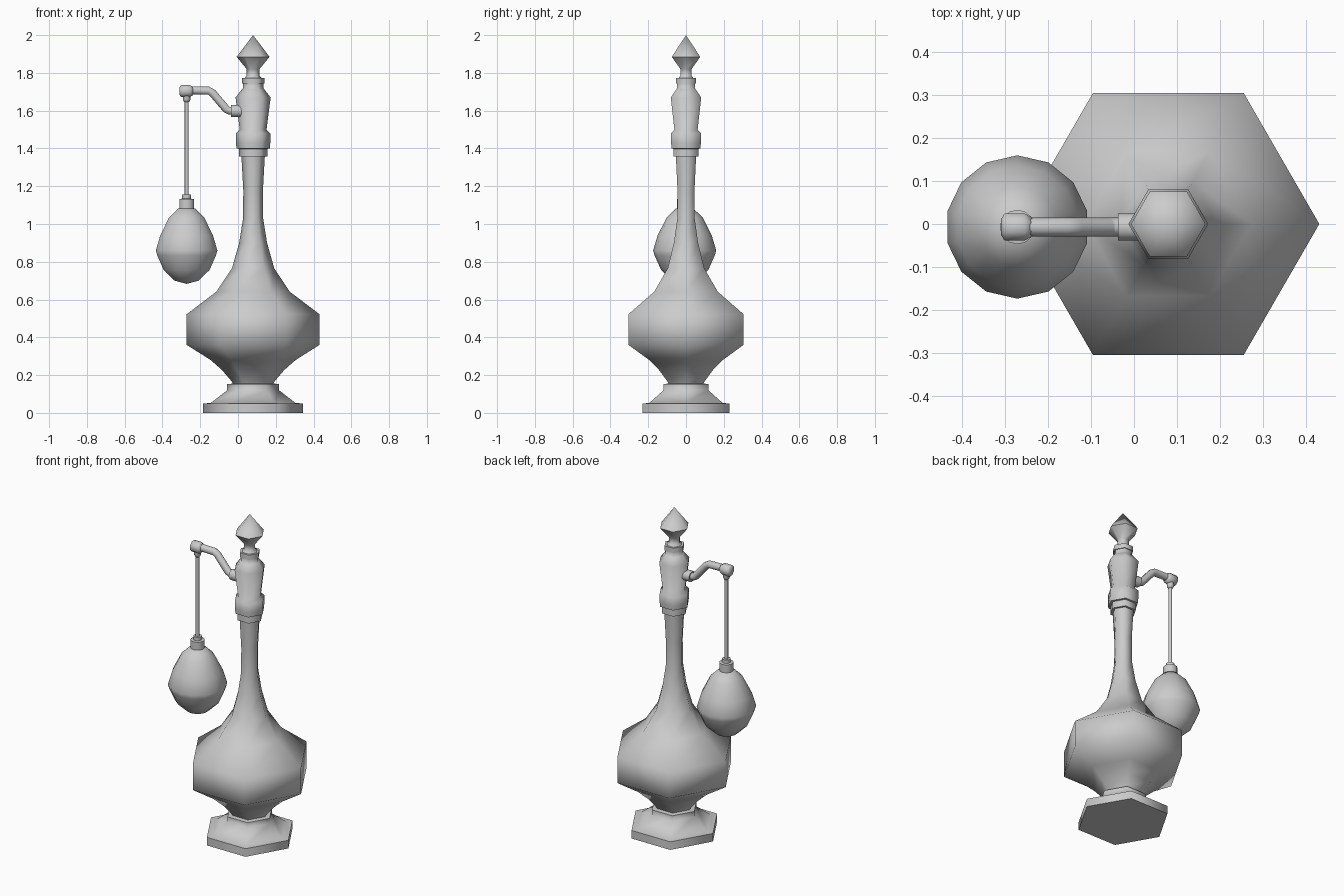
import bpy, bmesh, math
from mathutils import Vector, Matrix

if "Cube" in bpy.data.objects:
    bpy.data.objects.remove(bpy.data.objects["Cube"])

BX = 0.08            # axis of the bottle
PX, PY = -0.272, -0.007   # axis of the hanging bulb


def finish(name, bm, angle=65):
    bmesh.ops.recalc_face_normals(bm, faces=bm.faces[:])
    mesh = bpy.data.meshes.new(name)
    bm.to_mesh(mesh)
    bm.free()
    obj = bpy.data.objects.new(name, mesh)
    bpy.context.collection.objects.link(obj)
    bpy.ops.object.select_all(action='DESELECT')
    obj.select_set(True)
    bpy.context.view_layer.objects.active = obj
    bpy.ops.object.shade_smooth_by_angle(angle=math.radians(angle))
    return obj


def skin(name, rings):
    """Join rings of points into a capped tube; a one-point ring is a tip."""
    bm = bmesh.new()
    loops = [[bm.verts.new(p) for p in ring] for ring in rings]
    for a, b in zip(loops, loops[1:]):
        n = max(len(a), len(b))
        for i in range(n):
            j = (i + 1) % n
            if len(a) == 1:
                bm.faces.new((a[0], b[i], b[j]))
            elif len(b) == 1:
                bm.faces.new((a[i], a[j], b[0]))
            else:
                bm.faces.new((a[i], a[j], b[j], b[i]))
    for end in (loops[0], loops[-1]):
        if len(end) > 2:
            bm.faces.new(end)
    return finish(name, bm)


def lathe(name, profile, sides, origin, phase=0.0, along_x=False):
    """Turn (radius, height) points around z, or around x."""
    m = Matrix.Translation(origin)
    if along_x:
        m = m @ Matrix.Rotation(math.pi / 2, 4, 'Y')
    rings = []
    for r, h in profile:
        n = 1 if r == 0 else sides
        rings.append([m @ Vector((r * math.cos(phase + math.tau * i / sides),
                                  r * math.sin(phase + math.tau * i / sides), h))
                      for i in range(n)])
    return skin(name, rings)


axis = (BX, 0, 0)

# Hexagonal foot with a flange and collar
lathe("foot", [(0.265, 0), (0.265, 0.05), (0.225, 0.052), (0.137, 0.12),
               (0.137, 0.152), (0.112, 0.155)], 6, axis)

# Hexagonal bottle body and long neck
lathe("bottle_body", [(0.105, 0.15), (0.112, 0.165), (0.165, 0.227), (0.225, 0.28),
                      (0.352, 0.36), (0.352, 0.522), (0.194, 0.642),
                      (0.112, 0.765), (0.074, 0.90), (0.053, 1.03),
                      (0.052, 1.18), (0.062, 1.36)], 6, axis)

# Spray head with its lower collar
lathe("spray_head", [(0.076, 1.357), (0.076, 1.398), (0.088, 1.40), (0.091, 1.43),
                     (0.091, 1.48), (0.071, 1.50), (0.093, 1.67),
                     (0.058, 1.715), (0.054, 1.718), (0.054, 1.745)], 6, axis)

# Pointed stopper on a ring
lathe("stopper_ring", [(0.06, 1.743), (0.06, 1.772)], 6, axis)
lathe("stopper", [(0.048, 1.77), (0.034, 1.785), (0.034, 1.82), (0.087, 1.885),
                  (0, 2.0)], 6, axis)

# Bent tube, mitred at the bends
path = [Vector(p) for p in ((-0.25, PY, 1.708), (-0.155, PY, 1.706),
                            (-0.135, PY, 1.694), (-0.062, PY, 1.608),
                            (-0.047, PY, 1.6), (0.0, PY, 1.598))]
rings = []
for i, p in enumerate(path):
    t = (path[min(i + 1, len(path) - 1)] - path[max(i - 1, 0)]).normalized()
    side = Vector((0, 1, 0))
    up = t.cross(side)
    rings.append([p + 0.022 * (side * math.cos(a) + up * math.sin(a))
                  for a in (math.tau * k / 10 for k in range(10))])
skin("bent_tube", rings)

# Fittings at both ends of the tube
lathe("tube_socket", [(0.032, -0.037), (0.032, 0.02)], 12, (0, PY, 1.598), 0, True)
lathe("tube_elbow", [(0.02, -0.31), (0.034, -0.302), (0.034, -0.255), (0.024, -0.238)],
      8, (0, PY, 1.704), math.pi / 8, True)

# Hanging rod with its top fitting
hang = (PX, PY, 0)
lathe("rod_fitting", [(0.013, 1.645), (0.02, 1.658), (0.02, 1.69)], 10, hang)
lathe("hanging_rod", [(0.0105, 1.12), (0.0105, 1.67)], 8, hang)

# Squeeze bulb and its collar
lathe("bulb_collar", [(0.04, 1.07), (0.04, 1.132), (0.024, 1.134), (0.024, 1.155)],
      14, hang, math.pi / 2)
lathe("squeeze_bulb", [(0, 0.683), (0.065, 0.70), (0.125, 0.757), (0.16, 0.835),
                       (0.167, 0.86), (0.143, 0.94), (0.095, 1.035), (0.045, 1.083)],
      14, hang, math.pi / 2)
